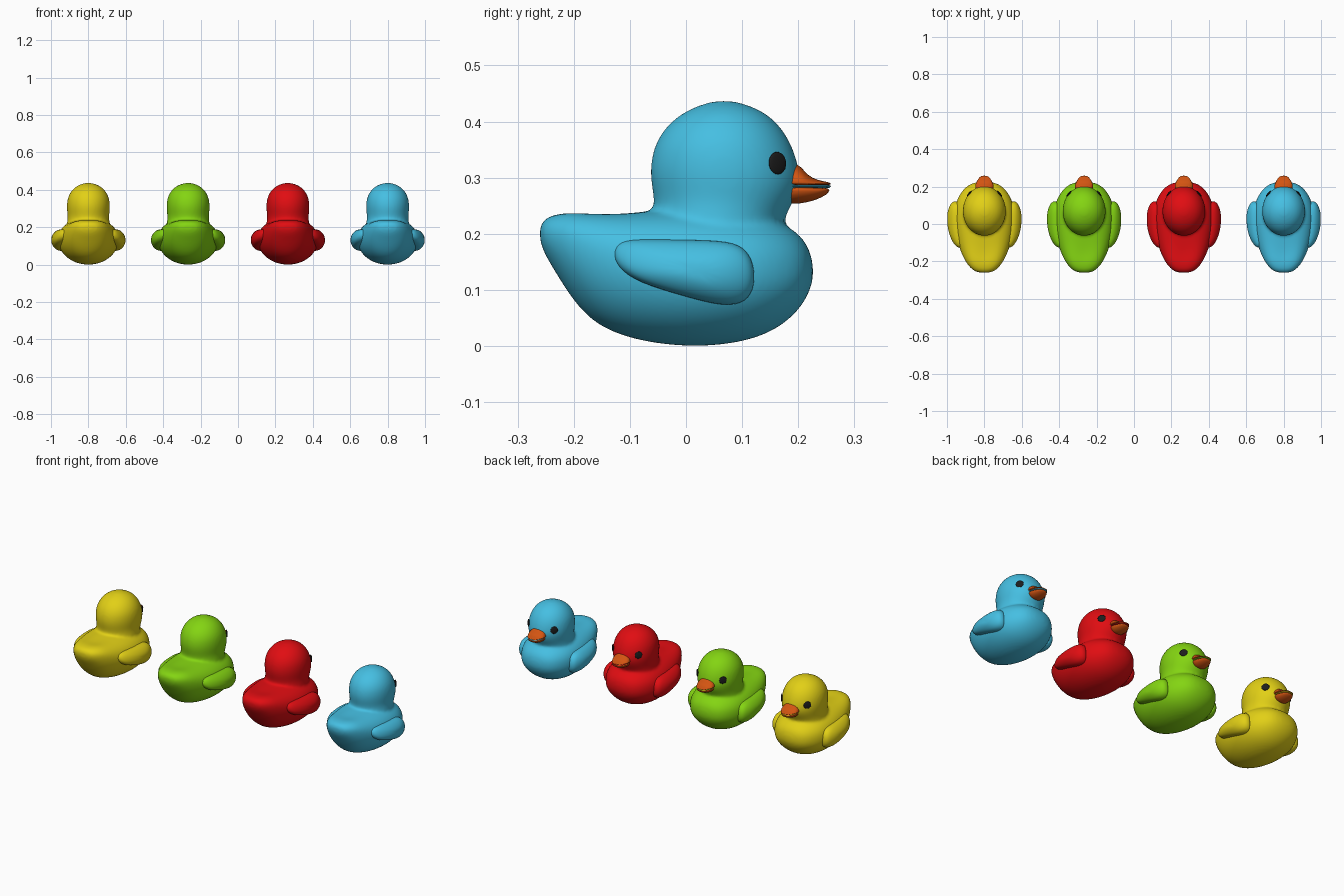
import bpy, bmesh, math
from mathutils import Vector, Matrix

if "Cube" in bpy.data.objects:
    bpy.data.objects.remove(bpy.data.objects["Cube"])


def material(name, rgb):
    m = bpy.data.materials.new(name)
    m.diffuse_color = (*rgb, 1)
    m.use_nodes = True
    m.node_tree.nodes["Principled BSDF"].inputs["Base Color"].default_value = m.diffuse_color
    return m


def loft(bm, rings):
    """Skin closed rings of points and cap both ends."""
    rows = [[bm.verts.new(p) for p in r] for r in rings]
    n = len(rows[0])
    for a, b in zip(rows, rows[1:]):
        for i in range(n):
            j = (i + 1) % n
            bm.faces.new((a[i], a[j], b[j], b[i]))
    bm.faces.new(rows[0])
    bm.faces.new(rows[-1])


def finish(name, bm, mat, x, subsurf=2):
    bmesh.ops.recalc_face_normals(bm, faces=bm.faces)
    me = bpy.data.meshes.new(name)
    bm.to_mesh(me)
    bm.free()
    for p in me.polygons:
        p.use_smooth = True
    me.materials.append(mat)
    ob = bpy.data.objects.new(name, me)
    ob.location.x = x
    bpy.context.collection.objects.link(ob)
    if subsurf:
        s = ob.modifiers.new("Subsurf", 'SUBSURF')
        s.levels = s.render_levels = subsurf
    return ob


def power(v, e):
    return math.copysign(abs(v) ** e, v)


def section(y, zb, zt, w, zm, dip=0, n=28, e=0.85):
    """Upright cross-section; the top can dip in the middle."""
    pts = []
    for i in range(n):
        t = 2 * math.pi * i / n
        c, s = math.cos(t), math.sin(t)
        if s > 0:
            x = w * power(c, e)
            z = zm + (zt - zm) * power(s, e) - dip * math.exp(-(x / (0.45 * w)) ** 2)
        else:
            x, z = w * c, zm + (zm - zb) * s
        pts.append((x, y, z))
    return pts


def level_ring(z, y0, y1, w, n=28):
    return [(w * math.cos(2 * math.pi * i / n),
             (y0 + y1) / 2 + (y1 - y0) / 2 * math.sin(2 * math.pi * i / n), z)
            for i in range(n)]


# y, bottom, top, half width, height of widest point, dip of the back
BODY = [(-.261, .188, .214, .025, .2, 0), (-.252, .163, .228, .055, .2, 0),
        (-.23, .127, .238, .08, .195, .002), (-.2, .078, .245, .102, .185, .008),
        (-.16, .036, .246, .122, .165, .014), (-.1, .012, .244, .144, .145, .008),
        (-.03, .0, .245, .159, .135, 0), (.04, -.002, .245, .164, .13, 0),
        (.11, .008, .238, .156, .13, 0), (.16, .028, .225, .132, .13, 0),
        (.197, .058, .205, .102, .13, 0), (.218, .09, .18, .067, .13, 0),
        (.227, .12, .145, .022, .13, 0)]
# z, back, front, half width
HEAD = [(.17, -.04, .17, .105), (.215, -.06, .172, .116), (.24, -.059, .182, .112),
        (.26, -.057, .194, .111), (.29, -.063, .205, .115), (.32, -.065, .202, .116),
        (.36, -.057, .189, .111), (.395, -.034, .167, .092), (.42, 0, .136, .065),
        (.433, .035, .1, .032), (.437, .055, .08, .012)]
# wing outline (y, z)
WING = [(-.13, .168), (-.12, .187), (-.085, .191), (-.01, .189), (.065, .188), (.103, .178),
        (.121, .148), (.123, .108), (.108, .078), (.068, .07), (0, .088), (-.085, .113),
        (-.122, .14)]
# wing ring scale and height above the flank
WING_RINGS = [(1, -.018), (1.01, .006), (.97, .018), (.87, .027), (.6, .034), (.25, .037)]
UPPER = [(.17, .286, .33, .048, .29), (.2, .286, .327, .05, .29), (.212, .286, .31, .049, .29),
         (.225, .286, .299, .042, .289), (.243, .287, .294, .033, .289),
         (.259, .287, .291, .018, .289)]
LOWER = [(.17, .252, .285, .042, .28), (.203, .253, .285, .045, .28),
         (.225, .258, .283, .039, .278), (.243, .265, .282, .03, .278),
         (.256, .274, .281, .016, .279)]
MOUTH = [(.17, .282, .288, .047, .285), (.21, .282, .288, .047, .285),
         (.24, .281, .288, .034, .285), (.259, .281, .288, .018, .285)]


def flank(y, z):
    return .163 - 6 * (z - .13) ** 2 - 1.2 * (y - .03) ** 2


def duck(x, color, bill, black):
    # body and head, blended into one skin
    bm = bmesh.new()
    loft(bm, [section(*r) for r in BODY])
    loft(bm, [level_ring(*r) for r in HEAD])
    ob = finish("body_and_head", bm, color, x, 2)
    r = ob.modifiers.new("Blend", 'REMESH')
    r.mode = 'VOXEL'
    r.voxel_size = .007
    r.use_smooth_shade = True
    s = ob.modifiers.new("Smooth", 'SMOOTH')
    s.factor, s.iterations = .5, 8

    # wings and eyes on both sides
    for side in (-1, 1):
        bm = bmesh.new()
        rings = []
        for k, h in WING_RINGS:
            ring = []
            for y, z in WING:
                yy, zz = .02 + (y - .02) * k, .135 + (z - .135) * k
                ring.append((side * (flank(yy, zz) + h), yy, zz))
            rings.append(ring)
        loft(bm, rings)
        finish("wing", bm, color, x, 2)

        bm = bmesh.new()
        normal = Vector((side * .76, .65, .05)).normalized()
        m = (Matrix.Translation((side * .081, .163, .326))
             @ normal.to_track_quat('Z', 'Y').to_matrix().to_4x4()
             @ Matrix.Diagonal((.02, .02, .0045, 1)))
        bmesh.ops.create_uvsphere(bm, u_segments=24, v_segments=12, radius=1, matrix=m)
        finish("eye", bm, black, x, 0)

    # bill halves with the body-coloured mouth between them
    for name, rows, mat in (("upper_bill", UPPER, bill), ("lower_bill", LOWER, bill),
                            ("mouth", MOUTH, color)):
        bm = bmesh.new()
        loft(bm, [section(*r, n=20, e=1) for r in rows])
        finish(name, bm, mat, x, 1)


orange = material("bill orange", (.65, .09, .006))
black = material("eye black", (.012, .012, .012))
colors = [("yellow", (.76, .63, .008)), ("green", (.23, .66, .006)),
          ("red", (.75, .004, .006)), ("blue", (.06, .52, .76))]
for i, (name, rgb) in enumerate(colors):
    duck(-.8 + i * 1.6 / 3, material(name, rgb), orange, black)
